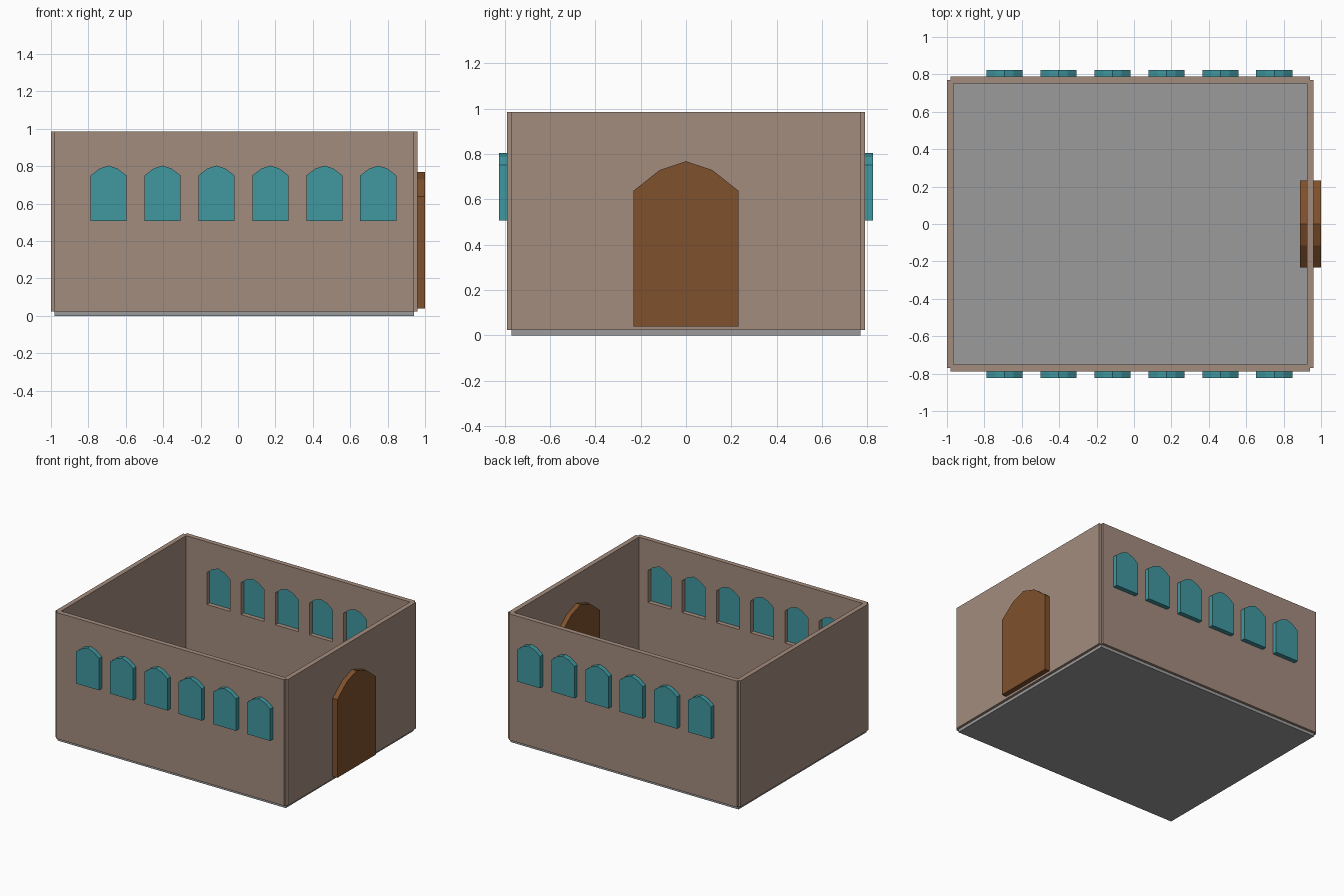
import bpy
import bmesh

if "Cube" in bpy.data.objects:
    bpy.data.objects.remove(bpy.data.objects["Cube"])


def material(name, rgb):
    m = bpy.data.materials.new(name)
    m.use_nodes = True
    m.diffuse_color = (*rgb, 1)
    m.node_tree.nodes["Principled BSDF"].inputs["Base Color"].default_value = (*rgb, 1)
    return m


WALL = material("dusty clay", (0.37, 0.262, 0.21))
FLOOR = material("stone grey", (0.33, 0.33, 0.33))
GLASS = material("teal", (0.05, 0.31, 0.35))
WOOD = material("brown wood", (0.21, 0.082, 0.026))


def prism(name, outline, offset, mat):
    """Extrude a closed 3D outline along an offset vector."""
    bm = bmesh.new()
    face = bm.faces.new([bm.verts.new(p) for p in outline])
    new = bmesh.ops.extrude_face_region(bm, geom=[face])["geom"]
    bmesh.ops.translate(bm, vec=offset, verts=[v for v in new if isinstance(v, bmesh.types.BMVert)])
    bmesh.ops.recalc_face_normals(bm, faces=bm.faces)
    mesh = bpy.data.meshes.new(name)
    bm.to_mesh(mesh)
    bm.free()
    obj = bpy.data.objects.new(name, mesh)
    bpy.context.collection.objects.link(obj)
    mesh.materials.append(mat)
    return obj


def box(name, x0, x1, y0, y1, z0, z1, mat):
    base = [(x0, y0, z0), (x1, y0, z0), (x1, y1, z0), (x0, y1, z0)]
    return prism(name, base, (0, 0, z1 - z0), mat)


def arch(half, bottom, shoulder, top):
    """Arched outline with four straight segments over the shoulders."""
    mid = shoulder + 0.7 * (top - shoulder)
    return [(-half, bottom), (half, bottom), (half, shoulder), (half / 2, mid),
            (0, top), (-half / 2, mid), (-half, shoulder)]


BASE, TOP = 0.023, 0.985

# Floor slab and end walls
box("floor", -0.982, 0.942, -0.77, 0.77, 0, 0.04, FLOOR)
box("right_end_wall", -1.0, -0.964, -0.77, 0.77, BASE, TOP, WALL)
box("left_end_wall", 0.924, 0.961, -0.77, 0.77, BASE, TOP, WALL)

# Long walls with arched openings and projecting panes
window = arch(0.097, 0.507, 0.75, 0.803)
for side, label in ((-1, "front"), (1, "back")):
    wall = box(label + "_wall", -0.982, 0.942, *sorted((side * 0.752, side * 0.789)), BASE, TOP, WALL)
    for i in range(6):
        x = -0.692 + 0.2885 * i
        prism(f"{label}_window_{i + 1}", [(x + u, side * 0.786, z) for u, z in window],
              (0, side * 0.038, 0), GLASS)
        cutter = prism(f"{label}_opening_{i + 1}", [(x + u, side * 0.7, z) for u, z in window],
                       (0, side * 0.2, 0), WALL)
        cutter.hide_render = True
        cutter.hide_viewport = True
        cut = wall.modifiers.new("window opening", "BOOLEAN")
        cut.operation = "DIFFERENCE"
        cut.solver = "EXACT"
        cut.object = cutter

# Door passing through the end wall
door = arch(0.232, 0.04, 0.637, 0.768)
prism("door", [(0.888, u, z) for u, z in door], (0.112, 0, 0), WOOD)
